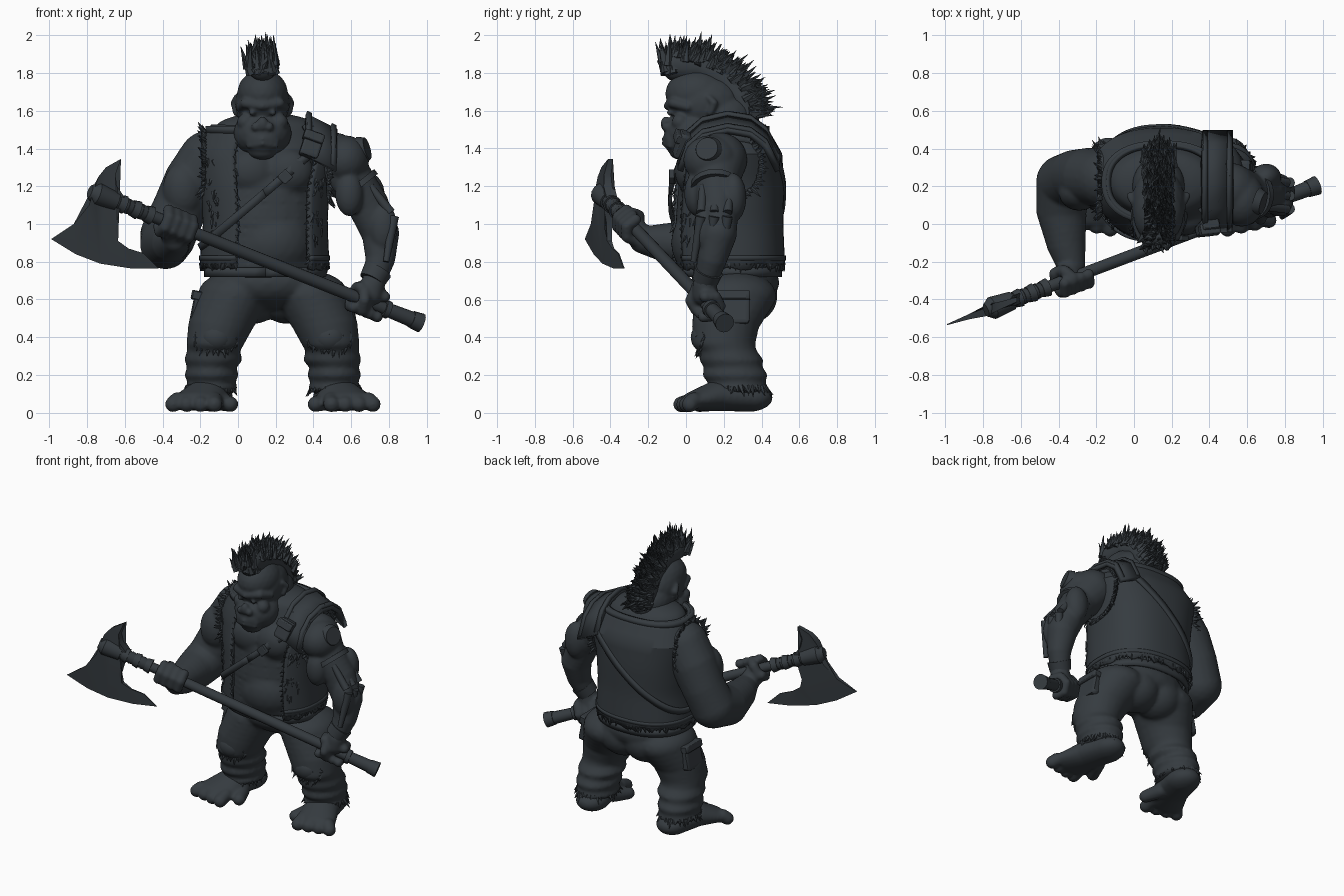
import bpy, bmesh, math, random
from mathutils import Vector, Matrix

random.seed(4)
cube = bpy.data.objects.get("Cube")
if cube:
    bpy.data.objects.remove(cube)

slate = bpy.data.materials.new("dark slate")
slate.use_nodes = True
slate.diffuse_color = (.036, .044, .051, 1)
slate.node_tree.nodes["Principled BSDF"].inputs["Base Color"].default_value = slate.diffuse_color
MID = .185  # centre line of the legs


def make(name, bm, thick=0, voxel=0):
    """Turn a bmesh into an object, optionally thickened or fused."""
    bmesh.ops.recalc_face_normals(bm, faces=bm.faces)
    mesh = bpy.data.meshes.new(name)
    bm.to_mesh(mesh)
    bm.free()
    mesh.materials.append(slate)
    ob = bpy.data.objects.new(name, mesh)
    bpy.context.collection.objects.link(ob)
    bpy.ops.object.select_all(action='DESELECT')
    ob.select_set(True)
    bpy.context.view_layer.objects.active = ob
    if voxel:
        fuse = ob.modifiers.new("fuse", 'REMESH')
        fuse.mode, fuse.voxel_size, fuse.use_smooth_shade = 'VOXEL', voxel, True
        soft = ob.modifiers.new("soften", 'SMOOTH')
        soft.iterations = 4
    else:
        bpy.ops.object.shade_smooth_by_angle()
    if thick:
        solid = ob.modifiers.new("thickness", 'SOLIDIFY')
        solid.thickness, solid.offset = thick, 0
    return ob


def blob(bm, x, y, z, rx, ry=None, rz=None):
    size = Vector((rx, ry or rx, rz or rx))
    bmesh.ops.create_icosphere(bm, subdivisions=3, radius=1,
                               matrix=Matrix.LocRotScale(Vector((x, y, z)), None, size))


def chain(bm, points, steps=5):
    """Overlapping blobs along a path of (x, y, z, radii)."""
    full = [p if len(p) == 6 else (*p, p[3], p[3]) for p in points]
    for p, q in zip(full, full[1:]):
        for i in range(steps + 1):
            blob(bm, *[a + (b - a) * i / steps for a, b in zip(p, q)])


def rod(bm, a, b, r1, r2, sides=14):
    a, b = Vector(a), Vector(b)
    turn = (b - a).to_track_quat('Z', 'Y')
    bmesh.ops.create_cone(bm, cap_ends=True, segments=sides, radius1=r1, radius2=r2,
                          depth=(b - a).length, matrix=Matrix.LocRotScale((a + b) / 2, turn, None))


def grid(bm, rows):
    rows = [[bm.verts.new(p) for p in row] for row in rows]
    for r, s in zip(rows, rows[1:]):
        for i in range(len(r) - 1):
            bm.faces.new((r[i], r[i + 1], s[i + 1], s[i]))


def ribbon(name, path, side, thick):
    bm = bmesh.new()
    side = Vector(side) / 2
    grid(bm, [[Vector(p) - side for p in path], [Vector(p) + side for p in path]])
    return make(name, bm, thick)


def tufts(name, roots, length, r):
    """Pointed locks from (position, direction) pairs."""
    bm = bmesh.new()
    for p, d in roots:
        wild = Vector([random.gauss(0, .2) for _ in "xyz"])
        tip = Vector(p) + (Vector(d).normalized() + wild) * length * random.uniform(.6, 1.1)
        rod(bm, p, tip, r, .001, 5)
    return make(name, bm)


def box(name, at, size, turn=(0, 0, 0)):
    bm = bmesh.new()
    bmesh.ops.create_cube(bm, size=1)
    ob = make(name, bm)
    ob.location, ob.scale, ob.rotation_euler = at, size, turn
    bev = ob.modifiers.new("bevel", 'BEVEL')
    bev.width, bev.segments = .12, 2


# Torso sections: z, centre x, centre y, half width, half depth
SECTIONS = [(.64, .16, .25, .29, .23), (.78, .14, .22, .31, .27), (1, .145, .21, .295, .27),
            (1.2, .14, .22, .31, .265), (1.37, .15, .235, .35, .24), (1.5, .15, .22, .28, .18),
            (1.6, .14, .22, .17, .13)]


def around(a, z, off=0):
    """Point on the torso at angle a (0 is front) and height z."""
    z = min(max(z, SECTIONS[0][0]), SECTIONS[-1][0])
    for p, q in zip(SECTIONS, SECTIONS[1:]):
        if z <= q[0]:
            t = (z - p[0]) / (q[0] - p[0])
            cx, cy, rx, ry = [u + (v - u) * t for u, v in zip(p[1:], q[1:])]
            break
    bulge = lambda v: math.copysign(abs(v) ** .85, v)
    return Vector((cx + (rx + off) * bulge(math.sin(a)), cy - (ry + off) * bulge(math.cos(a)), z))


# Torso with chest and belly
bm = bmesh.new()
chain(bm, [(cx, cy, z, rx, ry, .09) for z, cx, cy, rx, ry in SECTIONS[1:-1]])
for x in (.07, .27):
    blob(bm, x, .03, 1.28, .13, .09, .12)
blob(bm, MID, .12, .9, .22, .2, .2)
blob(bm, .13, .22, 1.5, .18, .17, .12)
make("torso", bm, voxel=.016)

# Open vest with ragged hem, lapels and collar roll
LEFT_EDGE, RIGHT_EDGE = .72, -.4
bm = bmesh.new()
turns = [LEFT_EDGE + (math.tau + RIGHT_EDGE - LEFT_EDGE) * i / 60 for i in range(61)]
rows = [[around(a, .77 + .05 * k, .022) for a in turns] for k in range(16)]
for p in rows[0]:
    p.z += random.uniform(-.02, .025)
grid(bm, rows)
make("vest", bm, .025)
tufts("hem_fringe", [(around(a, .79, .025), (0, 0, -1)) for a in turns], .04, .014)
tufts("lapel_fringe", [(around(a, .8 + .035 * k, .03), (-a, -.3, -.6))
                       for a in (LEFT_EDGE, RIGHT_EDGE) for k in range(20)], .03, .011)
ribbon("collar", [around(a, 1.5, .025) for a in turns], (0, 0, .04), .035)
ribbon("hem_band", [around(a, .82, .03) for a in turns], (0, 0, .025), .02)
tufts("vest_tears", [(around(random.choice((-1, 1)) * random.uniform(.75, 1.1), random.uniform(.9, 1.35), .03),
                      (0, -.4, -1)) for _ in range(50)], .045, .012)
fringe = []
for x, s in ((-.18, -1), (.48, 1)):
    for i in range(60):
        c, d = math.cos(i * math.tau / 60), math.sin(i * math.tau / 60)
        fringe.append(((x, .22 + .17 * c, 1.31 + .18 * d), (s * .6, c, d)))
tufts("armhole_fringe", fringe, .05, .016)

# Cross strap, shoulder strap and pouch
path = []
for i in range(73):
    z = 1.1
    for _ in range(25):
        z = (z + min(1.03 + .95 * around(i * math.tau / 72, z).x, 1.46)) / 2
    path.append(around(i * math.tau / 72, z, .035))
ribbon("cross_strap", path, (-.02, 0, .04), .02)
over = [(-.03, 1.32), (.01, 1.43), (.09, 1.5), (.22, 1.53), (.34, 1.51), (.42, 1.45), (.485, 1.32)]
ribbon("shoulder_strap", [(.44, y, z) for y, z in over], (.16, 0, -.08), .03)
for x in (.375, .505):
    ribbon("strap_edge", [(x, y, z + .02 - (x - .44) / 2) for y, z in over], (.025, 0, -.012), .025)
box("shoulder_pouch", (.39, -.02, 1.42), (.1, .06, .14), (-.3, .35, .1))
box("pouch_flap", (.4, -.03, 1.46), (.11, .06, .05), (-.3, .35, .1))
box("buckle", (.25, -.075, 1.25), (.06, .03, .06), (0, .8, 0))

# Head: skull, brow, muzzle, nose, ears
bm = bmesh.new()
blob(bm, .13, .1, 1.64, .145, .2, .16)
blob(bm, .13, .06, 1.69, .135, .17, .13)
blob(bm, .13, .2, 1.57, .14, .16, .13)
blob(bm, .13, .04, 1.48, .155, .15, .13)
blob(bm, .13, -.05, 1.45, .1, .07, .085)
blob(bm, .13, -.03, 1.385, .075, .06, .045)
blob(bm, .13, -.105, 1.53, .03, .03, .04)
for s in (-1, 1):
    chain(bm, [(.13, -.095, 1.625, .024), (.13 + s * .09, -.065, 1.64, .028), (.13 + s * .12, .01, 1.62, .025)])
    blob(bm, .13 + s * .035, -.105, 1.515, .025)
    blob(bm, .13 + s * .09, -.03, 1.54, .045)
    blob(bm, .13 + s * .055, -.085, 1.59, .017)
    chain(bm, [(.13 + s * .14, .13, 1.59, .018), (.13 + s * .15, .15, 1.64, .02), (.13 + s * .14, .12, 1.67, .016)])
    for z in (1.45, 1.425):  # lips
        chain(bm, [(.13, -.118, z, .012), (.13 + s * .075, -.085, z - .012, .012)])
make("head", bm, voxel=.009)

# Mohawk crest and locks
crest = [(-.06, 1.84, .08), (.08, 1.83, .075), (.2, 1.76, .08), (.29, 1.66, .09), (.32, 1.57, .09)]
bm = bmesh.new()
chain(bm, [(.13, y, z, r, .07, .085) for y, z, r in crest])
make("mohawk_base", bm, voxel=.012)
roots = []
for (y, z, r), (v, w, q) in zip(crest, crest[1:]):
    for _ in range(110):
        t, s = random.random(), random.uniform(-1, 1)
        p = Vector((.13 + s * r * .95, y + (v - y) * t, z + (w - z) * t))
        out = Vector((0, p.y - .03, p.z - 1.58)).normalized()
        roots.append((p + out * .065 * math.sqrt(1 - s * s), out + Vector((-s * .3, .35, .15))))
tufts("mohawk_locks", roots, .085, .021)
tufts("forelock", [((.13 + random.uniform(-.08, .08), random.uniform(-.12, -.06), random.uniform(1.79, 1.84)),
                    (0, -.15, 1)) for _ in range(45)], .13, .025)

# Pole line shared by the axe and both fists
butt, axis = Vector((.97, .205, .475)), Vector((-1.72, -.65, .685))
along = lambda t: butt + axis * t


def fist(bm, t, wrist):
    d, c = axis.normalized(), along(t)
    u = (Vector(wrist) - c)
    u = (u - d * u.dot(d)).normalized()
    v = d.cross(u)
    chain(bm, [(*wrist, .065), (*(c + u * .045), .068)])
    for k in range(4):
        base = c + d * (k - 1.5) * .048
        arc = [base + (u * math.cos(a) + v * math.sin(a)) * .062 for a in (-.4, .6, 1.6, 2.6, 3.6)]
        chain(bm, [(*p, .031) for p in arc], 3)
    thumb = [c + d * k + (u * math.cos(a) + v * math.sin(a)) * .062 for k, a in ((.05, -.5), (.04, -1.6), (.02, -2.5))]
    chain(bm, [(*p, .032) for p in thumb], 4)


# Right arm
bm = bmesh.new()
wrist = (-.33, -.23, .915)
chain(bm, [(-.16, .24, 1.34, .155), (-.24, .25, 1.22, .155), (-.31, .25, 1.08, .145), (-.37, .22, .94, .15),
           (-.385, .08, .895, .135), (-.36, -.1, .9, .105), (*wrist, .072)])
blob(bm, -.29, .17, 1.18, .11, .1, .15)
fist(bm, .755, wrist)
make("right_arm", bm, voxel=.011)

# Left arm with plated muscles, pistons and cuff
bm = bmesh.new()
wrist = (.715, .1, .68)
chain(bm, [(.51, .18, 1.34, .145), (.59, .16, 1.24, .125), (.69, .17, 1.1, .11), (.755, .17, .95, .1),
           (.755, .14, .82, .08), (*wrist, .058)])
blob(bm, .57, .13, 1.34, .125, .145, .13)
blob(bm, .59, .06, 1.16, .075, .07, .12)
blob(bm, .7, .25, 1.14, .08, .07, .13)
blob(bm, .77, .1, .98, .075, .06, .13)
fist(bm, .165, wrist)
make("left_arm", bm, voxel=.011)
bm = bmesh.new()
for y in (.08, .15, .22):
    rod(bm, (.7, y + .01, 1.2), (.81, y, 1.06), .02, .025)
    rod(bm, (.825, y, 1.04), (.785, y - .04, .8), .028, .016)
rod(bm, (.65, .12, 1.39), (.685, .11, 1.4), .075, .06, 24)
rod(bm, (.71, .1, .7), (.74, .12, .755), .07, .078)
rod(bm, (.62, .155, 1.21), (.64, .155, 1.185), .13, .13, 20)
make("left_arm_plates", bm)

# Axe: shaft, bindings, butt cap and blade
bm = bmesh.new()
rod(bm, along(0), along(1), .034, .032)
rod(bm, along(0), along(.03), .052, .046)
rod(bm, along(.03), along(.1), .042, .038)
rod(bm, along(.1), along(.115), .048, .048)
for k in range(9):
    rod(bm, along(.83 + k * .014), along(.85 + k * .014), .036 + .014 * (k % 3 == 0), .043)
rod(bm, along(.94), along(1), .05, .062)
rod(bm, along(1), along(1.02), .062, .035)
make("axe_shaft", bm)
outline = [(-.76, 1.19), (-.74, 1.25), (-.7, 1.3), (-.62, 1.345), (-.65, 1.26), (-.64, 1.2), (-.6, 1.14),
           (-.63, 1.06), (-.65, .97), (-.635, .91), (-.58, .87), (-.5, .845), (-.42, .765), (-.57, .765),
           (-.73, .79), (-.86, .84), (-.99, .92), (-.87, 1), (-.79, 1.1)]
bm = bmesh.new()
sides = []
for s in (-1, 1):
    ring = []
    for x, z in outline:
        reach = math.hypot(x + .7, z - 1.13)
        ring.append(bm.verts.new((x, -.45 + (x + .76) * .36 + s * max(.003, .04 - reach * .12), z)))
    sides.append(ring)
    bm.faces.new(ring)
for i in range(len(outline)):
    bm.faces.new((sides[0][i - 1], sides[0][i], sides[1][i], sides[1][i - 1]))
bmesh.ops.triangulate(bm, faces=[f for f in bm.faces if len(f.verts) > 4])
make("axe_blade", bm)

# Trousers: seat and creased legs
bm = bmesh.new()
blob(bm, .16, .26, .69, .31, .235, .15)
leg = [(-.02, .26, .62, .195, .22, .13), (-.09, .21, .47, .175, .18, .1), (-.12, .2, .37, .155, .17, .06),
       (-.13, .22, .33, .14, .15, .05), (-.13, .24, .28, .155, .17, .04), (-.14, .25, .24, .13, .155, .03),
       (-.14, .26, .2, .145, .175, .04), (-.14, .27, .16, .125, .15, .03), (-.14, .27, .13, .14, .165, .04)]
for flip in (False, True):
    chain(bm, [((2 * MID - p[0]) if flip else p[0], *p[1:]) for p in leg], 4)
for x in (.08, .26):
    blob(bm, x, .33, .62, .16, .155, .15)
make("trousers", bm, voxel=.014)
ribbon("belt", [around(i * math.tau / 48, .745, .01) for i in range(49)], (0, 0, .05), .02)

# Feet, pockets and frayed cloth on each side
for name, s in (("right", -1), ("left", 1)):
    X = lambda d: MID + s * d
    bm = bmesh.new()
    chain(bm, [(X(.32), .33, .08, .11, .13, .075), (X(.36), .17, .09, .12, .11, .08), (X(.4), .06, .065, .14, .08, .055)])
    for k in range(4):
        chain(bm, [(X(.31 + k * .065), .04, .065, .045), (X(.31 + k * .073), -.025 + k * .015, .045, .043)])
    chain(bm, [(X(.27), .17, .06, .05), (X(.225), .07, .045, .042)])
    make(name + "_foot", bm, voxel=.011)
    ring = [(math.cos(i * .15), math.sin(i * .15)) for i in range(42)]
    tufts(name + "_cuff_fringe", [((X(.33 + .12 * c), .27 + .145 * d, .14), (s * c * .6, d * .6, -1)) for c, d in ring], .05, .016)
    tufts(name + "_knee_tears", [((X(.3 + .11 * c), .07 + .03 * abs(c), .4 + .06 * d), (0, -.4, -1))
                                 for c, d in ring], .05, .015)
    bm = bmesh.new()
    blob(bm, X(.3), .1, .4, .09, .075, .08)
    make(name + "_knee", bm)
    box(name + "_pocket", (X(.4), .25, .55), (.06, .17, .16), (0, -s * .2, 0))
    box(name + "_pocket_flap", (X(.395), .25, .62), (.075, .18, .05), (0, -s * .2, 0))
